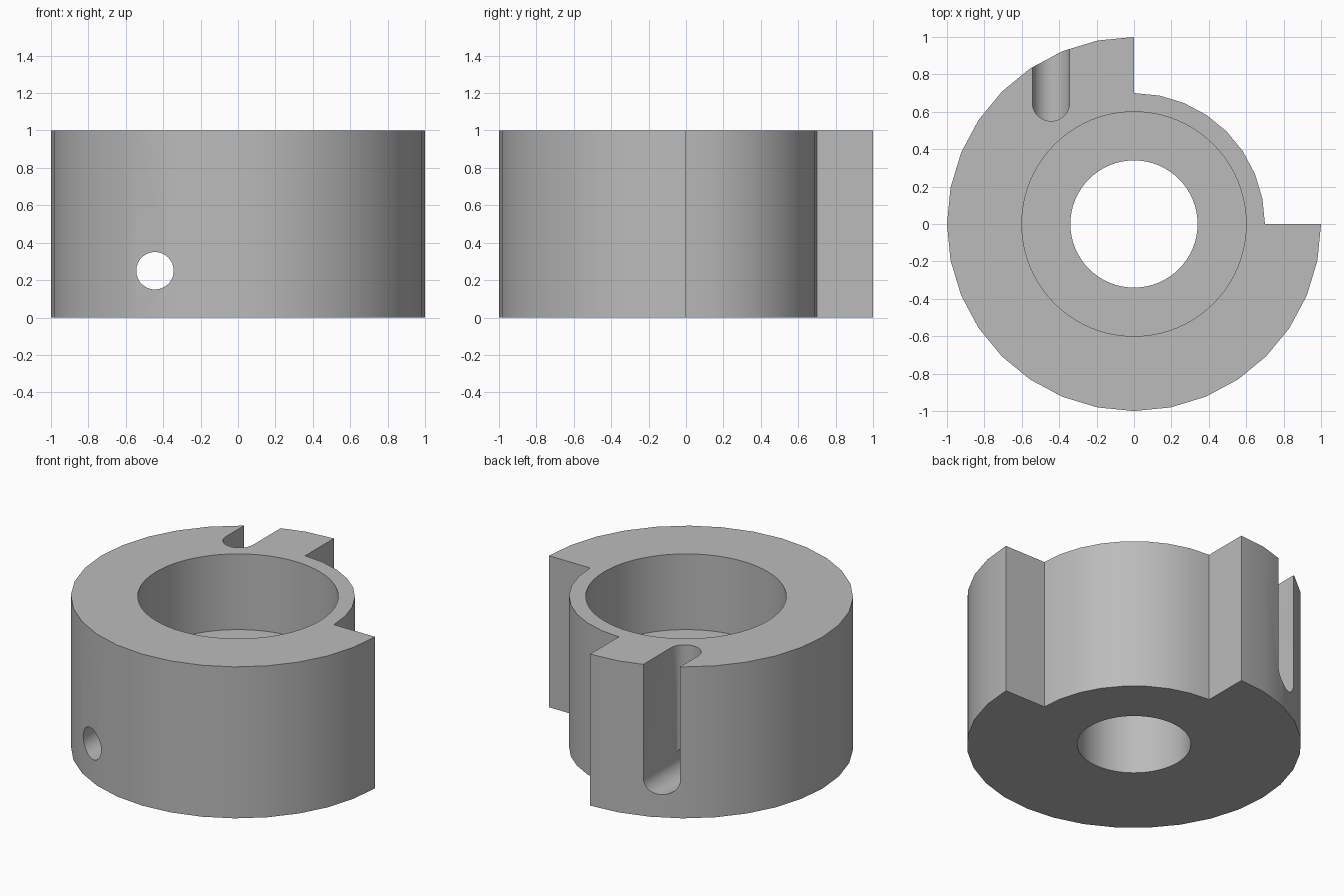
import bpy, bmesh, math
from math import cos, sin, pi

if "Cube" in bpy.data.objects:
    bpy.data.objects.remove(bpy.data.objects["Cube"])

BORE_R, SHAFT_R, FLOOR_Z = 0.6, 0.34, 0.5
PIN_X, PIN_Z, PIN_R = -0.444, 0.25, 0.1


def arc(r, a0, a1, n, cx=0.0, cy=0.0):
    """Points on an arc, angles in degrees, n segments."""
    angles = [math.radians(a0 + (a1 - a0) * i / n) for i in range(n + 1)]
    return [(cx + r * cos(a), cy + r * sin(a)) for a in angles]


def prism(name, outline, low, high, along_y=False):
    """Extrude a closed outline along z, or an x-z outline along y."""
    bm = bmesh.new()
    place = (lambda u, v, w: (u, w, v)) if along_y else (lambda u, v, w: (u, v, w))
    face = bm.faces.new([bm.verts.new(place(u, v, low)) for u, v in outline])
    made = bmesh.ops.extrude_face_region(bm, geom=[face])["geom"]
    step = place(0, 0, high - low)
    bmesh.ops.translate(bm, vec=step,
                        verts=[g for g in made if isinstance(g, bmesh.types.BMVert)])
    bmesh.ops.recalc_face_normals(bm, faces=bm.faces[:])
    mesh = bpy.data.meshes.new(name)
    bm.to_mesh(mesh)
    bm.free()
    obj = bpy.data.objects.new(name, mesh)
    bpy.context.collection.objects.link(obj)
    return obj


def circle(r, n=64, cx=0.0, cy=0.0):
    return arc(r, 0, 360, n, cx, cy)[:-1]


# Collar body: full radius over three quarters, stepped in over the last one
body = prism("collar_body", arc(0.7, 0, 90, 8) + arc(1.0, 90, 360, 24), 0.0, 1.0)

# Cutters: shaft hole, wide bore, cross hole, and round-ended slot for the screw
slot = arc(PIN_R, 180, 360, 24, PIN_X, 0.65) + [(PIN_X + PIN_R, 1.2), (PIN_X - PIN_R, 1.2)]
cutters = [
    prism("shaft_hole_cutter", circle(SHAFT_R), -0.2, 0.8),
    prism("bore_cutter", circle(BORE_R, 96), FLOOR_Z, 1.2),
    prism("cross_hole_cutter", circle(PIN_R, 48, PIN_X, PIN_Z), -1.2, 1.2, along_y=True),
    prism("slot_cutter", slot, PIN_Z, 1.2),
]

bpy.context.view_layer.objects.active = body
body.select_set(True)
for cutter in cutters:
    mod = body.modifiers.new(cutter.name, "BOOLEAN")
    mod.operation, mod.solver, mod.object = "DIFFERENCE", "EXACT", cutter
    bpy.ops.object.modifier_apply(modifier=mod.name)
    bpy.data.objects.remove(cutter)

# Plain grey, smooth curved walls with crisp edges
grey = bpy.data.materials.new("grey")
grey.diffuse_color = (0.5, 0.5, 0.5, 1.0)
grey.use_nodes = True
grey.node_tree.nodes["Principled BSDF"].inputs["Base Color"].default_value = grey.diffuse_color
body.data.materials.clear()
body.data.materials.append(grey)
bpy.ops.object.shade_smooth_by_angle(angle=math.radians(30))
